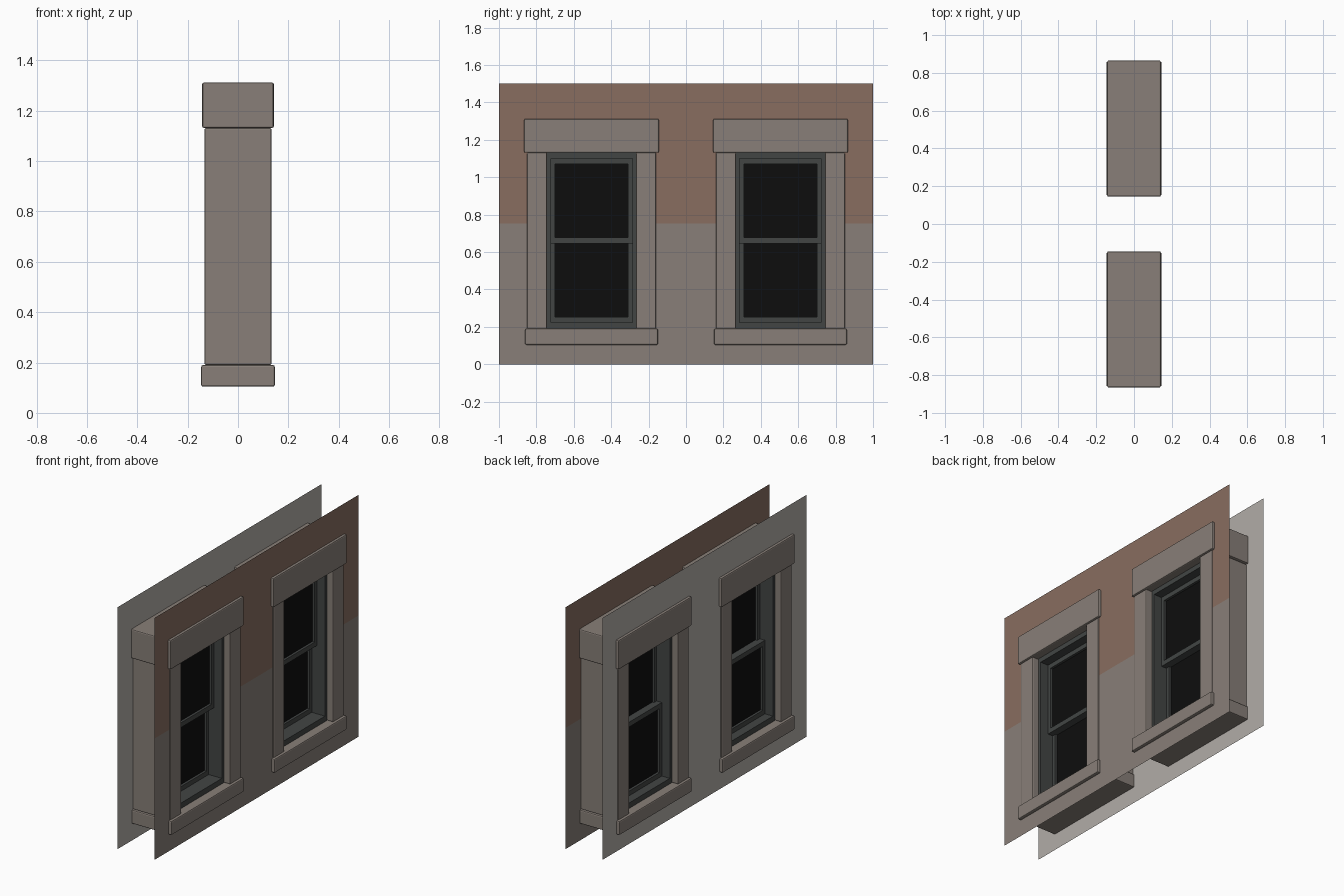
import bpy, bmesh

if "Cube" in bpy.data.objects:
    bpy.data.objects.remove(bpy.data.objects["Cube"])

def material(name, r, g, b):
    lin = lambda c: ((c / 255 + 0.055) / 1.055) ** 2.4 if c > 10 else c / 255 / 12.92
    m = bpy.data.materials.new(name)
    m.diffuse_color = (lin(r), lin(g), lin(b), 1)
    m.use_nodes = True
    m.node_tree.nodes["Principled BSDF"].inputs["Base Color"].default_value = m.diffuse_color
    return m

STONE = material("stone", 136, 127, 120)
BRICK = material("brick", 136, 109, 96)
PLASTER = material("plaster", 178, 173, 168)
FRAME = material("window_frame", 66, 69, 68)
GLASS = material("dark_glass", 13, 13, 13)

def finish(name, bm, *mats):
    me = bpy.data.meshes.new(name)
    bm.to_mesh(me)
    bm.free()
    for m in mats:
        me.materials.append(m)
    ob = bpy.data.objects.new(name, me)
    bpy.context.collection.objects.link(ob)
    return ob

def box(name, x, y, z, mat, bevel=0):
    """Box from (min, max) ranges, optionally with softened edges."""
    bm = bmesh.new()
    bmesh.ops.create_cube(bm, size=1)
    for v in bm.verts:
        v.co = [r[0] if c < 0 else r[1] for c, r in zip(v.co, (x, y, z))]
    if bevel:
        bmesh.ops.bevel(bm, geom=bm.edges[:], offset=bevel, segments=2,
                        profile=0.5, affect='EDGES')
    return finish(name, bm, mat)

def ring(name, x, y, z, side, top, bottom, mat):
    """Rectangular frame: a loop of four quads extruded along x."""
    bm = bmesh.new()
    def loop(px, y0, y1, z0, z1):
        return [bm.verts.new((px, a, b)) for a, b in
                ((y0, z0), (y1, z0), (y1, z1), (y0, z1))]
    inner = (y[0] + side, y[1] - side, z[0] + bottom, z[1] - top)
    loops = [loop(x[1], *y, *z), loop(x[1], *inner),
             loop(x[0], *inner), loop(x[0], *y, *z)]
    for k in range(4):
        a, b = loops[k], loops[(k + 1) % 4]
        for i in range(4):
            j = (i + 1) % 4
            bm.faces.new((a[i], a[j], b[j], b[i]))
    bmesh.ops.recalc_face_normals(bm, faces=bm.faces)
    return finish(name, bm, mat)

C = 0.505            # window centre distance
O = 0.238            # half opening width
Z0, Z1 = 0.19, 1.131  # opening height

def wall(name, x, flip, *mats):
    """Thin wall sheet with two openings; faces above mid height use slot 1."""
    ys = [-1, -C - O, -C + O, C - O, C + O, 1]
    zs = [0, Z0, 0.752, Z1, 1.5]
    bm = bmesh.new()
    grid = [[bm.verts.new((x, y, z)) for z in zs] for y in ys]
    for i in range(5):
        for j in range(4):
            if i in (1, 3) and j in (1, 2):
                continue
            q = [grid[i][j], grid[i + 1][j], grid[i + 1][j + 1], grid[i][j + 1]]
            f = bm.faces.new(q[::-1] if flip else q)
            f.material_index = int(j >= 2 and len(mats) > 1)
    return finish(name, bm, *mats)

wall("outer_wall", 0.126, False, STONE, BRICK)
wall("inner_wall", -0.126, True, PLASTER)

for side, c in (("left", -C), ("right", C)):
    # stone surround
    box(side + "_lintel", (-0.142, 0.142), (c - 0.36, c + 0.36), (Z1, 1.312), STONE, 0.007)
    box(side + "_sill", (-0.146, 0.146), (c - 0.355, c + 0.355), (0.104, Z0), STONE, 0.007)
    for s in (-1, 1):
        box(side + "_jamb", (-0.133, 0.133), sorted((c + s * O, c + s * 0.345)),
            (Z0, Z1), STONE, 0.006)
    # fixed window frame
    ring(side + "_window_frame", (-0.09, 0.09), (c - O, c + O), (Z0, Z1),
         0.02, 0.03, 0.034, FRAME)
    # sliding sashes: the upper one sits in front of the lower one
    y = (c - O + 0.018, c + O - 0.018)
    for part, x0, z in (("upper", 0.0, (0.647, 1.102)), ("lower", -0.035, (0.223, 0.68))):
        ring(f"{side}_{part}_sash", (x0, x0 + 0.035), y, z, 0.024, 0.03, 0.03, FRAME)
        box(f"{side}_{part}_glass", (x0 + 0.015, x0 + 0.02),
            (y[0] + 0.02, y[1] - 0.02), (z[0] + 0.025, z[1] - 0.025), GLASS)
